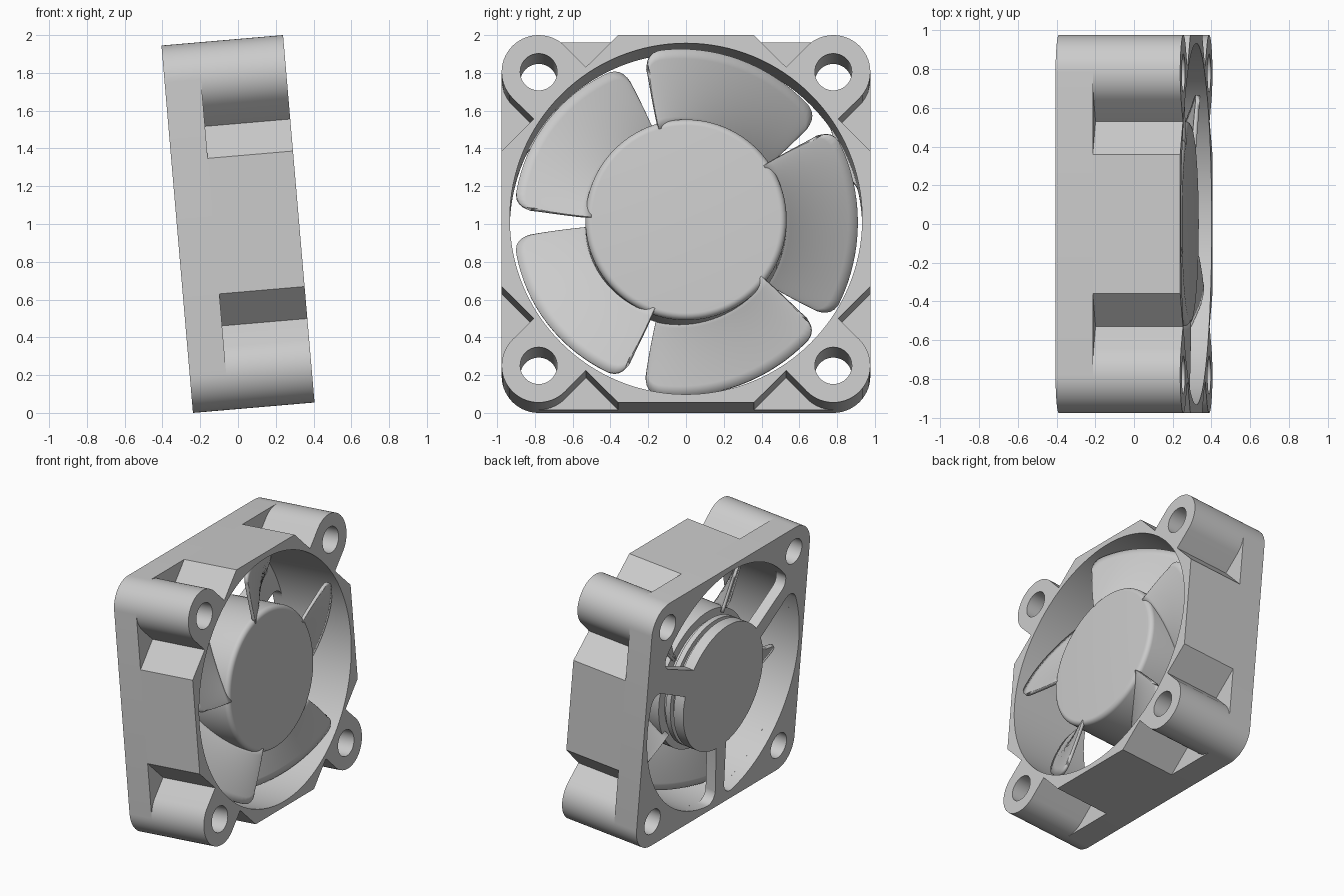
import bpy, bmesh
from math import sin, cos, asin, pi, radians, sqrt
from mathutils import Matrix

cube = bpy.data.objects.get("Cube")
if cube:
    bpy.data.objects.remove(cube, do_unlink=True)

# Parts are drawn in a plane with depth along the fan axis, then tilted upright
AXES = Matrix(((0, 0, 1, 0), (1, 0, 0, 0), (0, 1, 0, 0), (0, 0, 0, 1)))
PLACE = Matrix.Translation((0, 0, 1)) @ Matrix.Rotation(radians(-4.9), 4, 'Y') @ AXES

HALF, DEPTH = 0.976, 0.323      # half width of frame, half depth
BORE, HOLE_AT, HOLE_R = 0.933, 0.78, 0.098
HUB_R, BASE_R = 0.533, 0.49
PLATE_TOP, GUARD_TOP = -0.13, -0.24

grey = bpy.data.materials.new("plain_grey")
grey.use_nodes = True
grey.diffuse_color = (0.6, 0.6, 0.6, 1)
grey.node_tree.nodes["Principled BSDF"].inputs["Base Color"].default_value = (0.6, 0.6, 0.6, 1)


def finish(name, mesh):
    """Place a mesh in the scene with its colour and shading."""
    mesh.transform(PLACE)
    mesh.materials.clear()
    mesh.materials.append(grey)
    obj = bpy.data.objects.new(name, mesh)
    bpy.context.collection.objects.link(obj)
    bpy.ops.object.select_all(action='DESELECT')
    obj.select_set(True)
    bpy.context.view_layer.objects.active = obj
    bpy.ops.object.shade_smooth_by_angle(angle=radians(30))
    return obj


def arc(cx, cy, r, a0, a1, n):
    return [(cx + r * cos(a0 + (a1 - a0) * i / n), cy + r * sin(a0 + (a1 - a0) * i / n))
            for i in range(n + 1)]


def circle(cx, cy, r, n):
    return arc(cx, cy, r, 0, 2 * pi, n)[:-1]


def four_times(points):
    out = []
    for k in range(4):
        c, s = cos(k * pi / 2), sin(k * pi / 2)
        out += [(x * c - y * s, x * s + y * c) for x, y in points]
    return out


def slab(name, loops, low, high):
    """Extrude an outline with holes between two depths."""
    curve = bpy.data.curves.new(name, 'CURVE')
    curve.dimensions, curve.fill_mode = '2D', 'BOTH'
    curve.extrude = (high - low) / 2
    for loop in loops:
        spline = curve.splines.new('POLY')
        spline.points.add(len(loop) - 1)
        for p, (x, y) in zip(spline.points, loop):
            p.co = (x, y, 0, 1)
        spline.use_cyclic_u = True
    helper = bpy.data.objects.new(name + "_outline", curve)
    bpy.context.collection.objects.link(helper)
    bpy.context.view_layer.update()
    mesh = bpy.data.meshes.new_from_object(
        helper.evaluated_get(bpy.context.evaluated_depsgraph_get()))
    bpy.data.objects.remove(helper, do_unlink=True)
    bm = bmesh.new()
    bm.from_mesh(mesh)
    bmesh.ops.remove_doubles(bm, verts=bm.verts, dist=0.0002)
    bmesh.ops.translate(bm, verts=bm.verts, vec=(0, 0, (low + high) / 2))
    bmesh.ops.recalc_face_normals(bm, faces=bm.faces)
    bm.to_mesh(mesh)
    bm.free()
    return finish(name, mesh)


def lathe(name, profile, steps=96):
    """Spin (radius, depth) points about the fan axis."""
    bm = bmesh.new()
    verts = [bm.verts.new((r, 0, d)) for r, d in profile]
    edges = [bm.edges.new(pair) for pair in zip(verts, verts[1:])]
    bmesh.ops.spin(bm, geom=verts + edges, cent=(0, 0, 0), axis=(0, 0, 1),
                   angle=2 * pi, steps=steps)
    bmesh.ops.remove_doubles(bm, verts=bm.verts, dist=0.0002)
    bmesh.ops.recalc_face_normals(bm, faces=bm.faces)
    mesh = bpy.data.meshes.new(name)
    bm.to_mesh(mesh)
    bm.free()
    return finish(name, mesh)


def rounded_tip(t, radius, fillet, span):
    """Outer radius at t (0..1) along an arc whose two corners are rounded."""
    reach = fillet / radius
    near = min(t, 1 - t) * span
    if near >= reach:
        return radius
    return radius - fillet * (1 - sqrt(max(0, 1 - (1 - near / reach) ** 2)))


def eased(n):
    return [(1 - cos(pi * i / n)) / 2 for i in range(n + 1)]


# Frame outlines
corner_r = HALF - HOLE_AT
screw_holes = [circle(x, y, HOLE_R, 40) for x, y in four_times([(HOLE_AT, HOLE_AT)])]
bore = circle(0, 0, BORE, 128)
square = four_times(arc(HOLE_AT, HOLE_AT, corner_r, 0, pi / 2, 14))
notched = four_times([(HALF, 0.36), (0.806, 0.53)]
                     + arc(HOLE_AT, HOLE_AT, corner_r, -pi / 4, 3 * pi / 4, 28)
                     + [(0.53, 0.806), (0.36, HALF)])

# Guard openings between the three spokes, the first spoke carries the wires
spokes = [(radians(24), 0.10), (radians(146), 0.06), (radians(266), 0.06)]
openings = []
for k in range(3):
    (a, wa), (b, wb) = spokes[k], spokes[(k + 1) % 3]
    if b < a:
        b += 2 * pi
    o0, o1 = a + asin(wa / BORE), b - asin(wb / BORE)
    loop = []
    for t in eased(60):
        r, ang = rounded_tip(t, BORE, 0.09, o1 - o0), o0 + (o1 - o0) * t
        loop.append((r * cos(ang), r * sin(ang)))
    loop += arc(0, 0, BASE_R, b - asin(wb / BASE_R), a + asin(wa / BASE_R), 40)
    openings.append(loop)

slab("rear_guard", [square] + screw_holes + openings, -DEPTH, GUARD_TOP)
slab("rear_flange", [square, bore] + screw_holes, GUARD_TOP, PLATE_TOP)
slab("duct_and_corner_posts", [notched, bore] + screw_holes, PLATE_TOP, DEPTH)

# Motor: fixed base with a groove, and the rotor cup with a rounded rim
lathe("motor_base", [(0, -0.25), (0.45, -0.25), (0.45, -0.21), (BASE_R, -0.21),
                     (BASE_R, -0.17), (0.46, -0.17), (0.46, -0.12)])
front, rim = 0.293, 0.035
lathe("rotor_hub", [(0, -0.14), (HUB_R, -0.14)]
      + arc(HUB_R - rim, front - rim, rim, 0, pi / 2, 8) + [(0, front)])

# Blades: pitched curved sheets with rounded tip corners
BLADES, TIP_R, BACK, LEAD = 5, 0.91, -0.16, 0.285
for k in range(BLADES):
    start = radians(36 + 72 * k)
    bm = bmesh.new()
    rows = []
    for s in eased(28):
        tip = rounded_tip(s, TIP_R, 0.085, radians(64))
        row = []
        for j in range(9):
            u = j / 8
            inset = radians(1 + 2.8 * u)
            ang = start + inset + (radians(72) - 2 * inset) * s
            r = 0.5 + (tip - 0.5) * u
            depth = BACK + (LEAD - BACK) * (1 - (1 - s) ** 1.25)
            row.append(bm.verts.new((r * cos(ang), r * sin(ang), depth)))
        rows.append(row)
    for p, q in zip(rows, rows[1:]):
        for j in range(8):
            bm.faces.new((p[j], p[j + 1], q[j + 1], q[j]))
    bmesh.ops.recalc_face_normals(bm, faces=bm.faces)
    mesh = bpy.data.meshes.new("blade")
    bm.to_mesh(mesh)
    bm.free()
    blade = finish("blade_%d" % (k + 1), mesh)
    solid = blade.modifiers.new("thickness", 'SOLIDIFY')
    solid.thickness, solid.offset = 0.024, 0
    # keep the shading step after the thickness
    blade.modifiers.move(len(blade.modifiers) - 1, 0)
